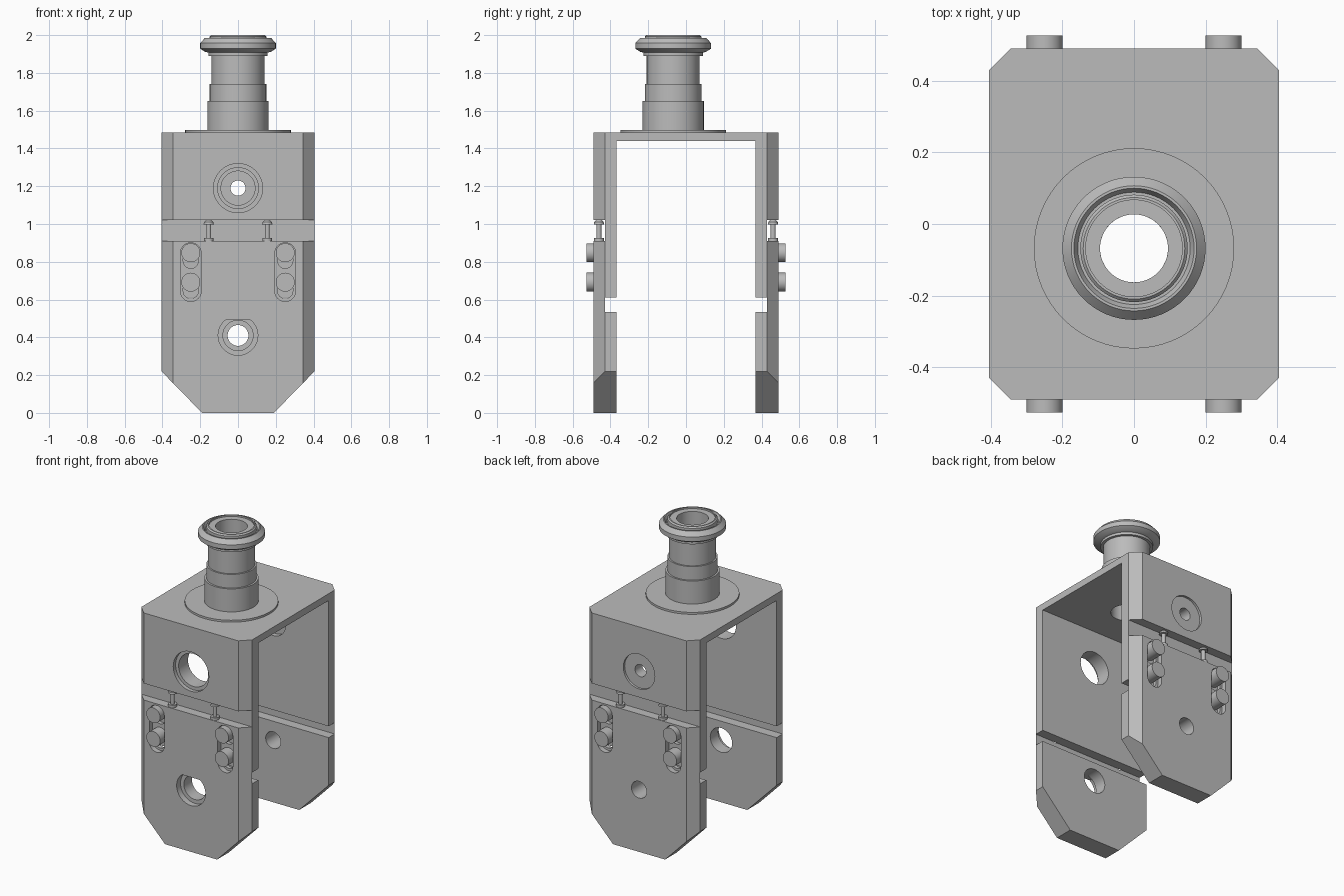
import bpy, bmesh, math
from mathutils import Matrix, Vector

if "Cube" in bpy.data.objects:
    bpy.data.objects.remove(bpy.data.objects["Cube"])

steel = bpy.data.materials.new("grey steel")
steel.use_nodes = True
GREY = (0.5, 0.5, 0.5, 1)
steel.diffuse_color = GREY
steel.node_tree.nodes["Principled BSDF"].inputs["Base Color"].default_value = GREY


def add_object(name, bm, smooth=False):
    bmesh.ops.recalc_face_normals(bm, faces=bm.faces)
    mesh = bpy.data.meshes.new(name)
    bm.to_mesh(mesh)
    bm.free()
    mesh.materials.append(steel)
    ob = bpy.data.objects.new(name, mesh)
    bpy.context.collection.objects.link(ob)
    if smooth:
        shade(ob)
    return ob


def shade(ob):
    bpy.ops.object.select_all(action='DESELECT')
    ob.select_set(True)
    bpy.context.view_layer.objects.active = ob
    bpy.ops.object.shade_smooth_by_angle(angle=math.radians(30))


def prism(name, outline, low, high, axis="z"):
    """Extrude a closed outline; along y the outline is read as (x, z)."""
    def place(p, t):
        return (p[0], p[1], t) if axis == "z" else (p[0], t, p[1])
    bm = bmesh.new()
    base = bm.faces.new([bm.verts.new(place(p, low)) for p in outline])
    ext = bmesh.ops.extrude_face_region(bm, geom=[base])
    shift = Vector(place((0, 0), high - low))
    bmesh.ops.translate(bm, vec=shift,
                        verts=[v for v in ext["geom"] if isinstance(v, bmesh.types.BMVert)])
    return add_object(name, bm)


def rect(x, low, high):
    return [(-x, low), (x, low), (x, high), (-x, high)]


def slot(x, low, high, r, n=24):
    """Vertical slot outline; a circle when low equals high."""
    pts = []
    for start, z in ((0, high), (math.pi, low)):
        for i in range(n + 1):
            if low == high and i == n:
                continue
            a = start + math.pi * i / n
            pts.append((x + r * math.cos(a), z + r * math.sin(a)))
    return pts


def disc(z, r):
    return slot(0, z, z, r)


def lathe(name, profile, centre):
    bm = bmesh.new()
    verts = [bm.verts.new((r, 0, z)) for r, z in profile]
    edges = [bm.edges.new((v, verts[i - 1])) for i, v in enumerate(verts)]
    bmesh.ops.spin(bm, geom=verts + edges, cent=(0, 0, 0), axis=(0, 0, 1),
                   angle=math.tau, steps=64, use_merge=True)
    bmesh.ops.remove_doubles(bm, verts=bm.verts, dist=0.0001)
    bmesh.ops.translate(bm, verts=bm.verts, vec=centre)
    return add_object(name, bm, True)


def carve(ob, cutters):
    for c in cutters:
        c.hide_render = True
        mod = ob.modifiers.new("cut", 'BOOLEAN')
        mod.operation, mod.solver, mod.object = 'DIFFERENCE', 'EXACT', c
    bpy.context.view_layer.update()
    graph = bpy.context.evaluated_depsgraph_get()
    mesh = bpy.data.meshes.new_from_object(ob.evaluated_get(graph))
    ob.modifiers.clear()
    ob.data = mesh
    for c in cutters:
        bpy.data.objects.remove(c)
    shade(ob)


def cut(outline, low, high, axis="y"):
    return prism("cutter", outline, low, high, axis)


# Plan outline shared by yoke and lower plates
X, Y, C = 0.405, 0.49, 0.06
plan = [(X, C - Y), (X, Y - C), (X - C, Y), (C - X, Y),
        (-X, Y - C), (-X, C - Y), (C - X, -Y), (X - C, -Y)]
INNER, SEAM = 0.367, 0.43
STEM_Y = -0.068

# Upper yoke: bridge, thick cheeks and thin tongues
yoke = prism("upper_yoke", plan, 0.61, 1.485)
cutters = [cut(rect(1, 0.3, 1.44), -INNER, INNER),
           cut(disc(1.19, 0.13), -0.6, -0.465),
           cut(disc(1.19, 0.108), -0.6, -0.3),
           cut(disc(1.19, 0.04), 0.3, 0.6),
           cut(disc(1.19, 0.09), 0.3, 0.4),
           cut(disc(1.19, 0.115), 0.475, 0.6),
           cut([(x, z + STEM_Y) for x, z in disc(0, 0.095)], 1.4, 1.6, "z")]
for s in (-1, 1):
    cutters.append(cut(rect(1, 0.3, 1.02), *sorted((s * SEAM, s * 0.7))))
carve(yoke, cutters)

# Lower plates with tapered feet, pivot holes and bolt slots
plates = prism("lower_plates", plan, 0, 0.91)
flat_bore = [(x, min(z, 0.492)) for x, z in disc(0.41, 0.105)]
bore = [p for i, p in enumerate(flat_bore)
        if not (p[1] == 0.492 and flat_bore[i - 1][1] == 0.492
                and flat_bore[(i + 1) % len(flat_bore)][1] == 0.492)]
cutters = [cut(rect(1, -0.2, 1.1), -INNER, INNER),
           cut(rect(1, 0.535, 1.1), -SEAM, SEAM),
           cut(bore, -0.6, -0.45),
           cut(disc(0.41, 0.08), -0.6, -0.3),
           cut(disc(0.41, 0.055), 0.3, 0.6)]
for s in (-1, 1):
    cutters.append(cut([(s * 0.19, 0), (s * 0.405, 0.22), (s * 0.6, 0.42),
                        (s * 0.6, -0.2), (s * 0.19, -0.2)], -1, 1))
    for side in (-1, 1):
        x = side * 0.25
        cutters.append(cut(slot(x, 0.645, 0.845, 0.055), *sorted((s * 0.455, s * 0.6))))
        for z in (0.645, 0.805):
            cutters.append(cut(slot(x, z, z + 0.045, 0.04), *sorted((s * 0.4, s * 0.6))))
carve(plates, cutters)

# Clamp bolts and height-adjusting screws on both cheeks
screw = [(0, 0.91), (0.026, 0.91), (0.026, 0.927), (0.013, 0.927), (0.013, 0.998),
         (0.027, 0.998), (0.025, 1.01), (0.015, 1.02), (0, 1.02)]
for s, face in ((-1, "front"), (1, "back")):
    for side, hand in ((-1, "right"), (1, "left")):
        for z, level in ((0.692, "lower"), (0.848, "upper")):
            bolt = prism(f"{face}_{hand}_{level}_bolt", slot(side * 0.25, z, z, 0.05),
                         *sorted((s * 0.43, s * 0.527)), "y")
            shade(bolt)
        lathe(f"{face}_{hand}_adjusting_screw", screw, (side * 0.155, s * 0.461, 0))

# Hollow stepped stem with base flange and grooved collar
stem = [(0.095, 1.47), (0.28, 1.47), (0.28, 1.498), (0.162, 1.498), (0.162, 1.65),
        (0.15, 1.65), (0.15, 1.74), (0.14, 1.74), (0.14, 1.89), (0.157, 1.89),
        (0.157, 1.907), (0.175, 1.912), (0.2, 1.928), (0.2, 1.958), (0.175, 1.985),
        (0.168, 1.985), (0.157, 1.965), (0.15, 1.965), (0.15, 1.992),
        (0.142, 2.0), (0.135, 2.0), (0.135, 1.99), (0.095, 1.99)]
lathe("stem", stem, (0, STEM_Y, 0))
